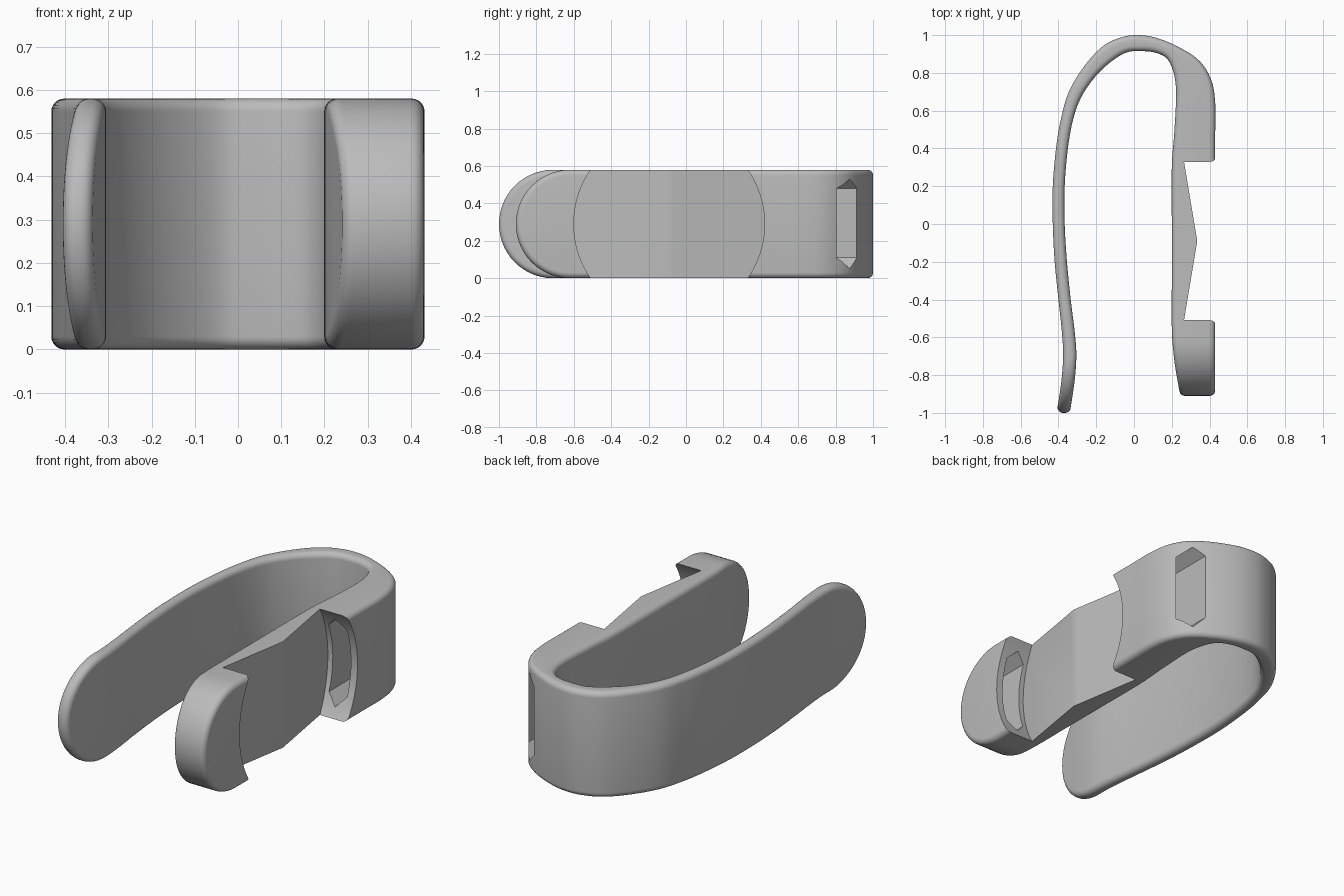
import bpy, bmesh, math
from mathutils import Vector

cube = bpy.data.objects.get("Cube")
if cube:
    bpy.data.objects.remove(cube, do_unlink=True)

HALF = 0.29      # half the strip height, also the radius of the rounded ends
ROUND = 0.03     # edge rounding
DISC_Y = -0.09   # centre of the round recess

grey = bpy.data.materials.new("light_grey")
grey.use_nodes = True
grey.diffuse_color = (0.5, 0.5, 0.5, 1)
grey.node_tree.nodes["Principled BSDF"].inputs["Base Color"].default_value = (0.5, 0.5, 0.5, 1)


def make_object(name, bm):
    bmesh.ops.recalc_face_normals(bm, faces=bm.faces)
    mesh = bpy.data.meshes.new(name)
    bm.to_mesh(mesh)
    bm.free()
    mesh.materials.append(grey)
    obj = bpy.data.objects.new(name, mesh)
    bpy.context.collection.objects.link(obj)
    return obj


# Plan profile: thin leg (y, outer x, inner x), bend (outer xy, inner xy), thick leg
thin = [(-1, -.405, -.335), (-.85, -.385, -.315), (-.7, -.375, -.305), (-.57, -.382, -.314),
        (-.4, -.40, -.335), (-.2, -.42, -.355), (0, -.43, -.367), (.2, -.43, -.367),
        (.4, -.413, -.35), (.55, -.388, -.323)]
bend = [(-.345, .70, -.28, .67), (-.26, .84, -.205, .78), (-.16, .945, -.12, .86),
        (-.06, .99, -.04, .908), (.03, 1, .03, .915), (.13, .982, .11, .908),
        (.25, .93, .175, .875), (.35, .86, .21, .80), (.41, .76, .222, .72)]
thick = [(.64, .43, .222), (.48, .43, .213), (.3, .43, .2), (0, .43, .2), (-.3, .43, .2),
         (-.55, .43, .2), (-.7, .43, .21), (-.8, .43, .222), (-.91, .43, .24)]
pairs = ([(o, y, i, y) for y, o, i in thin] + bend + [(o, y, i, y) for y, o, i in thick])
pairs = [Vector(p) for p in pairs]


def spline(points, steps=5):
    padded = [points[0]] + points + [points[-1]]
    result = []
    for a, b, c, d in zip(padded, padded[1:], padded[2:], padded[3:]):
        for k in range(steps):
            t = k / steps
            result.append(b + (c - a) * (t / 2) + (a * 2 - b * 5 + c * 4 - d) * (t * t / 2)
                          + (b * 3 - a - c * 3 + d) * (t ** 3 / 2))
    return result + [points[-1].copy()]


dense = spline(pairs)


def pair_at(y, leg):
    """Profile pair of a leg at a given depth."""
    for a, b in zip(leg, leg[1:]):
        low, high = min(a[1], b[1]), max(a[1], b[1])
        if low - 1e-6 <= y <= high + 1e-6:
            return a.lerp(b, (y - a[1]) / (b[1] - a[1]))
    return leg[0]


# Stations along the strip: (pair, angle around the rounded end)
def end_arc(tip, leg):
    angles = [math.pi / 2 * k / 14 for k in range(14, -1, -1)]
    return [(pair_at(tip + HALF * (1 - math.sin(a)), leg), a) for a in angles]


left_leg = [p for p in dense if p[0] < -.3]
right_leg = [p for p in dense if p[0] > .4 and p[1] < .5]
stations = end_arc(-1, left_leg)
stations += [(p, 0) for p in dense
             if p[1] > (-.70 if p[0] < 0 else -.61)]
stations += end_arc(-.91, right_leg)[::-1]

# Layers through the thickness: (side, offset from that side, inset of the outline)
arc = [math.pi / 2 * k / 6 for k in range(7)]
layers = [(0, ROUND * (1 - math.cos(a)), ROUND * (1 - math.sin(a))) for a in arc]
layers += [(1, off, inset) for _, off, inset in layers[::-1]]

bm = bmesh.new()
grid = []
for side, offset, inset in layers:
    top, bottom = [], []
    for p, angle in stations:
        outer, inner = Vector((p[0], p[1])), Vector((p[2], p[3]))
        across = (inner - outer).normalized()
        xy = inner - across * offset if side else outer + across * offset
        z = (HALF - inset) * math.cos(angle)
        y = xy.y + inset * math.sin(angle)
        top.append(bm.verts.new((xy.x, y, HALF + z)))
        bottom.append(bm.verts.new((xy.x, y, HALF - z)))
    grid.append((top, bottom))
count = len(stations)
for (top_a, low_a), (top_b, low_b) in zip(grid, grid[1:]):
    for a, b in ((top_a, top_b), (low_a, low_b)):
        for k in range(count - 1):
            bm.faces.new((a[k], a[k + 1], b[k + 1], b[k]))
for top, low in (grid[0], grid[-1]):
    for k in range(count - 1):
        bm.faces.new((top[k], top[k + 1], low[k + 1], low[k]))
bmesh.ops.remove_doubles(bm, verts=bm.verts, dist=1e-5)
clip = make_object("clip_body", bm)


# Round recess whose floor rises to a ridge in the middle
def recess_cutter():
    bm = bmesh.new()
    n, radius = 96, 0.51
    floor, lid = [], []
    for k in range(n):
        a = 2 * math.pi * k / n
        dy, z = radius * math.sin(a), HALF + radius * math.cos(a)
        floor.append(bm.verts.new((.335 - abs(dy) / 6, DISC_Y + dy, z)))
        lid.append(bm.verts.new((.6, DISC_Y + dy, z)))
    for k in range(n):
        j = (k + 1) % n
        bm.faces.new((floor[k], floor[j], lid[j], lid[k]))
    bm.faces.new(lid)
    bm.faces.new(floor[:n // 2 + 1])
    bm.faces.new(floor[n // 2:] + floor[:1])
    return make_object("recess_cutter", bm)


# Six-sided slot running front to back
def slot_cutter(y0, y1):
    bm = bmesh.new()
    outline = [(.28, .11), (.28, .48), (.335, .53), (.39, .48), (.39, .11), (.335, .05)]
    ends = [[bm.verts.new((x, y, z)) for x, z in outline] for y in (y0, y1)]
    for end in ends:
        bm.faces.new(end)
    for k in range(6):
        j = (k + 1) % 6
        bm.faces.new((ends[0][k], ends[0][j], ends[1][j], ends[1][k]))
    return make_object("slot_cutter", bm)


bpy.ops.object.select_all(action='DESELECT')
clip.select_set(True)
bpy.context.view_layer.objects.active = clip
for cutter in (recess_cutter(), slot_cutter(.34, 1.2), slot_cutter(-.75, -.52)):
    cutter.hide_render = True
    mod = clip.modifiers.new("cut", 'BOOLEAN')
    mod.operation = 'DIFFERENCE'
    mod.solver = 'EXACT'
    mod.object = cutter
    bpy.ops.object.modifier_apply(modifier=mod.name)
    bpy.data.objects.remove(cutter, do_unlink=True)

bpy.ops.object.shade_smooth_by_angle(angle=math.radians(30))
